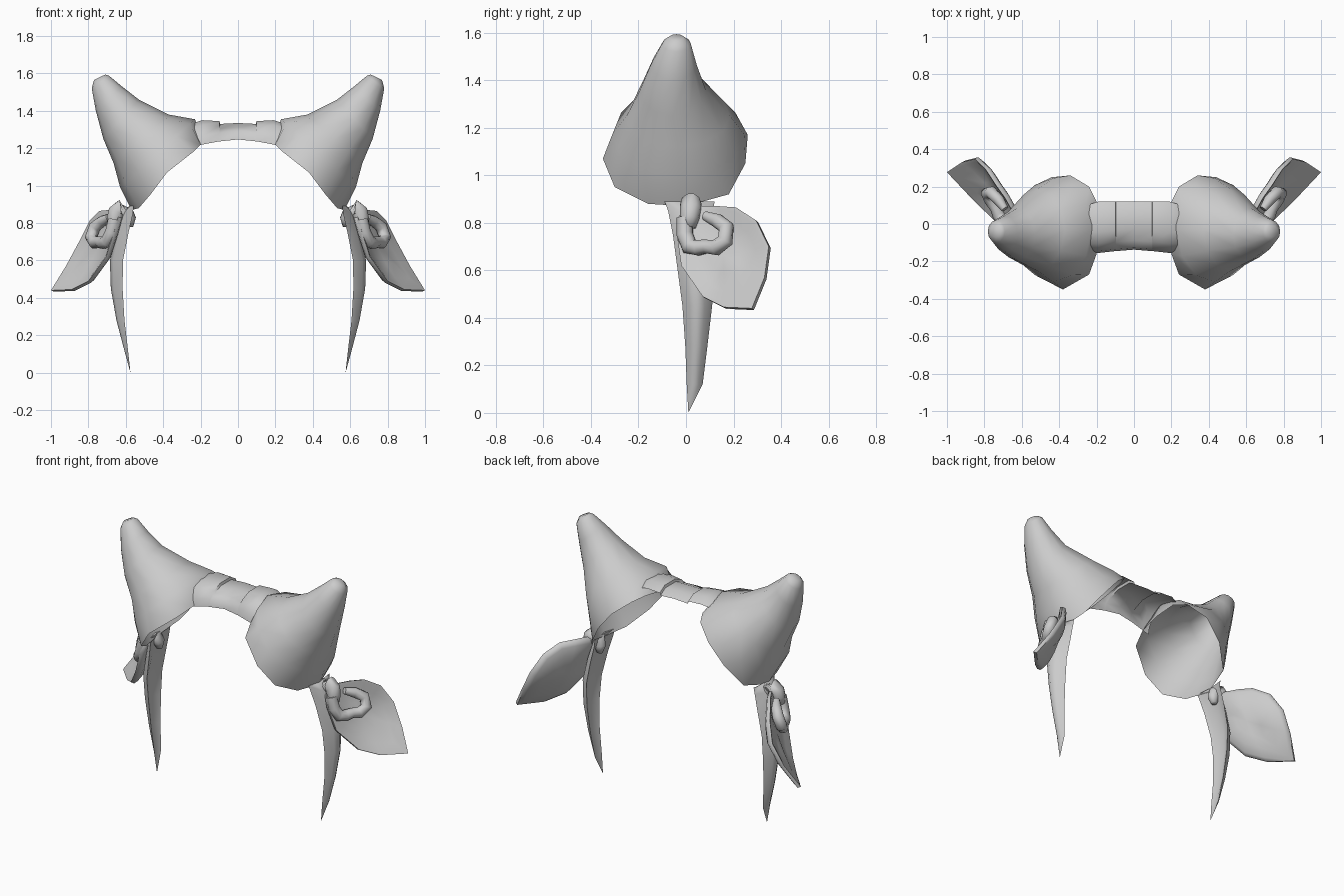
import bpy, bmesh, math
from mathutils import Vector as V

if "Cube" in bpy.data.objects:
    bpy.data.objects.remove(bpy.data.objects["Cube"])

grey = bpy.data.materials.new("light_grey")
grey.diffuse_color = (0.6, 0.6, 0.6, 1)
grey.use_nodes = True
grey.node_tree.nodes["Principled BSDF"].inputs["Base Color"].default_value = grey.diffuse_color


def finish(name, bm, mirror=True, angle=50):
    """Turn a bmesh into a shaded object, mirrored over x = 0."""
    me = bpy.data.meshes.new(name)
    bm.to_mesh(me)
    bm.free()
    me.materials.append(grey)
    ob = bpy.data.objects.new(name, me)
    bpy.context.collection.objects.link(ob)
    bpy.ops.object.select_all(action='DESELECT')
    ob.select_set(True)
    bpy.context.view_layer.objects.active = ob
    bpy.ops.object.shade_smooth_by_angle(angle=math.radians(angle))
    if mirror:
        ob.modifiers.new("mirror", 'MIRROR').use_mirror_merge = False
    return ob


def loft(rings, start=None, end=None, hollow=False):
    """Skin equal-sized rings; ends are fanned to a point, capped or left open."""
    bm = bmesh.new()
    vs = [[bm.verts.new(p) for p in r] for r in rings]
    n = len(vs[0])
    for a, b in zip(vs, vs[1:]):
        for i in range(n):
            bm.faces.new((a[i], a[(i + 1) % n], b[(i + 1) % n], b[i]))
    for ring, tip, is_open in ((vs[0], start, hollow), (vs[-1], end, False)):
        if is_open:
            continue
        if tip is None:
            bm.faces.new(ring)
        else:
            c = bm.verts.new(tip)
            for i in range(n):
                bm.faces.new((ring[i], ring[(i + 1) % n], c))
    bmesh.ops.recalc_face_normals(bm, faces=bm.faces)
    return bm


def tube(name, path, radii, sides=10):
    """Round tube along a path of points."""
    pts = [V(p) for p in path]
    rings = []
    for i, p in enumerate(pts):
        t = (pts[min(i + 1, len(pts) - 1)] - pts[max(i - 1, 0)]).normalized()
        u = t.cross(V((0.8, -0.45, 0.4))).normalized()
        w = t.cross(u)
        rings.append([p + radii[i] * (u * math.cos(2 * math.pi * k / sides)
                      + w * math.sin(2 * math.pi * k / sides)) for k in range(sides)])
    return finish(name, loft(rings), angle=80)


# Upright pointed ears: hollow shells from an irregular rim to a blunt tip
rim = [V(p) for p in (
    (.57, 0, .87), (.53, .18, .92), (.44, .25, 1.05), (.34, .26, 1.17),
    (.24, .20, 1.25), (.20, .12, 1.27), (.19, -.02, 1.25), (.20, -.16, 1.22),
    (.24, -.27, 1.18), (.38, -.35, 1.07), (.47, -.30, .95), (.53, -.16, .88))]
# inner ridge x, z; outer ridge x, z; front y; back y
levels = [(.23, 1.355, .63, .99, -.31, .245),
          (.37, 1.38, .665, 1.12, -.25, .185),
          (.53, 1.46, .72, 1.25, -.195, .085),
          (.62, 1.53, .76, 1.40, -.148, .045),
          (.69, 1.588, .782, 1.52, -.10, .02),
          (.71, 1.594, .77, 1.565, -.07, -.01)]
rings = [rim]
for ix, iz, ox, oz, y0, y1 in levels:
    c = V(((ix + ox) / 2, (y0 + y1) / 2, (iz + oz) / 2))
    u = V(((ox - ix) / 2, 0, (oz - iz) / 2))
    v = V((0, (y1 - y0) / 2, 0))
    rings.append([c + u * math.cos(k * math.pi / 6) + v * math.sin(k * math.pi / 6)
                  for k in range(12)])
finish("pointed_ear", loft(rings, hollow=True), angle=60)

# Bridge of the headband: a bent sheet with a slightly sunken middle piece
half = [(0, 1.247, 1.335, -.137, .12), (.095, 1.237, 1.33, -.145, .12),
        (.10, 1.237, 1.345, -.145, .12), (.19, 1.22, 1.35, -.155, .12),
        (.24, 1.205, 1.335, -.155, .105)]
stations = [(-x, *r) for x, *r in reversed(half[1:])] + half
bm = bmesh.new()
rows = []
for x, zb, zt, y0, y1 in stations:
    rows.append([bm.verts.new(p) for p in (
        (x, y0, zb), (x, y0 + .01, zb + .045), (x, y0 + .05, zt - .025),
        (x, y0 + .11, zt), (x, y1 - .05, zt), (x, y1, zt - .03))])
for a, b in zip(rows, rows[1:]):
    for i in range(len(a) - 1):
        bm.faces.new((a[i], b[i], b[i + 1], a[i + 1]))
finish("headband_bridge", bm, mirror=False, angle=60)

# Side arms of the headband: bowed outside, tapering to a point
rings = []
for z, xi, xo, y0, y1 in ((.89, .558, .582, -.09, .12), (.85, .562, .618, -.075, .115),
                          (.75, .585, .65, -.055, .12), (.60, .615, .685, -.035, .12),
                          (.45, .617, .68, -.015, .11), (.28, .607, .65, -.003, .09),
                          (.12, .588, .608, .003, .07)):
    ym, q, d = (y0 + y1) / 2, (y1 - y0) / 4, xo - xi
    rings.append([(xi, y0, z), (xi + d * .75, ym - q, z), (xo, ym, z),
                  (xi + d * .75, ym + q, z), (xi, y1, z), (xi + d * .5, ym, z)])
finish("headband_arm", loft(rings, end=(.575, .01, 0.0)), angle=70)

# Drooping leaf-shaped ears: dished plate with a raised edge
edge = [V(p) for p in (
    (.645, .06, .87), (.69, .14, .87), (.74, .21, .865), (.795, .295, .81),
    (.85, .348, .70), (.92, .33, .57), (1.0, .277, .44), (.89, .16, .445),
    (.80, .07, .49), (.705, -.02, .62), (.66, -.04, .76), (.64, -.03, .83))]
normal = V((.83, -.44, .36))
mid = V((.775, .14, .68))


def dish(scale, depth):
    return [p.lerp(mid, 1 - scale) - normal * depth for p in edge]


rings = [dish(.35, .03), dish(.7, .02), dish(.92, .003), dish(1, 0),
         dish(1, .02), dish(.9, .035), dish(.65, .055), dish(.35, .065)]
finish("drooping_ear", loft(rings, mid - normal * .033, mid - normal * .068), angle=60)

# Folded rim inside the drooping ear, and the stem that pierces the arm
tube("inner_ear_fold",
     [(.66, -.005, .82), (.675, -.005, .75), (.70, .015, .70), (.725, .05, .695),
      (.74, .085, .70), (.765, .125, .695), (.785, .165, .725), (.765, .17, .78),
      (.725, .13, .81), (.69, .08, .83)],
     [.035, .036, .036, .034, .03, .034, .034, .033, .03, .02])
tube("ear_stem",
     [(.578, .04, .78), (.578, .035, .82), (.60, .025, .865), (.63, .02, .88),
      (.65, .02, .86), (.66, .015, .82), (.67, .01, .78)],
     [.018, .034, .04, .045, .045, .042, .03])
